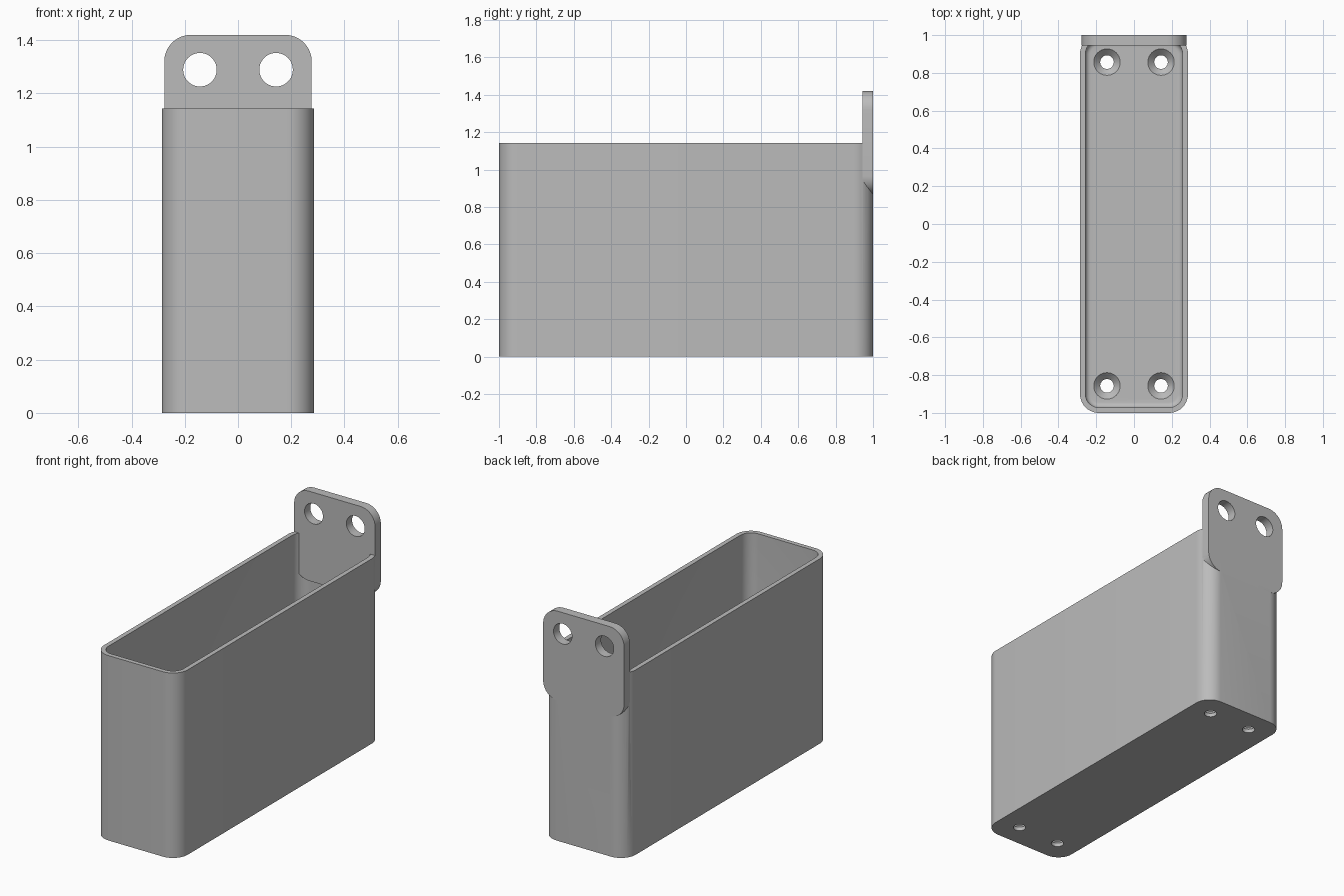
import bpy, bmesh
from math import cos, sin, pi
from mathutils import Vector

cube = bpy.data.objects.get("Cube")
if cube:
    bpy.data.objects.remove(cube, do_unlink=True)

grey = bpy.data.materials.new("plain grey")
grey.use_nodes = True
grey.diffuse_color = (0.5, 0.5, 0.5, 1)
grey.node_tree.nodes["Principled BSDF"].inputs["Base Color"].default_value = grey.diffuse_color


def rounded_rect(hx, hy, r, steps=10):
    """Outline of a rectangle with rounded corners, counter-clockwise."""
    pts = []
    for q, (sx, sy) in enumerate([(1, 1), (-1, 1), (-1, -1), (1, -1)]):
        for i in range(steps + 1):
            a = (q + i / steps) * pi / 2
            pts.append((sx * (hx - r) + r * cos(a), sy * (hy - r) + r * sin(a)))
    return pts


def circle(r, cx=0, cy=0, n=40):
    return [(cx + r * cos(2 * pi * i / n), cy + r * sin(2 * pi * i / n)) for i in range(n)]


def loft(name, sections, place=lambda u, v, w: (u, v, w)):
    """Closed solid through a list of (outline, height) sections."""
    bm = bmesh.new()
    rings = [[bm.verts.new(Vector(place(u, v, w))) for u, v in outline] for outline, w in sections]
    n = len(rings[0])
    for low, high in zip(rings, rings[1:]):
        for i in range(n):
            j = (i + 1) % n
            bm.faces.new((low[i], low[j], high[j], high[i]))
    bm.faces.new(rings[0][::-1])
    bm.faces.new(rings[-1])
    bmesh.ops.recalc_face_normals(bm, faces=bm.faces)
    mesh = bpy.data.meshes.new(name)
    bm.to_mesh(mesh)
    bm.free()
    mesh.materials.append(grey)
    obj = bpy.data.objects.new(name, mesh)
    bpy.context.collection.objects.link(obj)
    return obj


def combine(target, tool, operation):
    """Apply a boolean and discard the tool."""
    mod = target.modifiers.new(operation, 'BOOLEAN')
    mod.operation, mod.solver, mod.object = operation, 'EXACT', tool
    bpy.context.view_layer.objects.active = target
    bpy.ops.object.modifier_apply(modifier=mod.name)
    bpy.data.objects.remove(tool, do_unlink=True)


HX, HY, TOP, WALL, FLOOR, R = 0.286, 1.0, 1.143, 0.0286, 0.057, 0.1

# Open box with a filleted cavity
box = loft("bin", [(rounded_rect(HX, HY, R), 0), (rounded_rect(HX, HY, R), TOP)])
fillet, steps = 0.028, 6
sections = []
for i in range(steps + 1):
    a = i / steps * pi / 2
    inset = WALL + fillet * (1 - sin(a))
    sections.append((rounded_rect(HX - inset, HY - inset, R - inset),
                     FLOOR + fillet * (1 - cos(a))))
sections.append((rounded_rect(HX - WALL, HY - WALL, R - WALL), TOP + 0.1))
combine(box, loft("cavity", sections), 'DIFFERENCE')

# Countersunk screw holes in the floor
for x in (-0.143, 0.143):
    for y in (-0.857, 0.857):
        profile = [(0.036, -0.1), (0.036, 0.023), (0.07, FLOOR), (0.07, FLOOR + 0.03)]
        combine(box, loft("screw_hole", [(circle(r, x, y), z) for r, z in profile]), 'DIFFERENCE')

# Hanging tab at the back, centred on the rim, with two holes
upright = lambda u, v, w: (u, w, TOP + v)
outline = rounded_rect(0.277, 0.277, 0.1)
tab = loft("hanging_tab", [(outline, 0.944), (outline, HY)], upright)
for x in (-0.143, 0.143):
    hole = circle(0.063, x, 0.146)
    combine(tab, loft("tab_hole", [(hole, 0.9), (hole, 1.1)], upright), 'DIFFERENCE')
combine(box, tab, 'UNION')

# Smooth the rounded corners, keep the edges crisp
bpy.ops.object.select_all(action='DESELECT')
box.select_set(True)
bpy.context.view_layer.objects.active = box
bpy.ops.object.shade_smooth_by_angle(angle=pi / 6)
